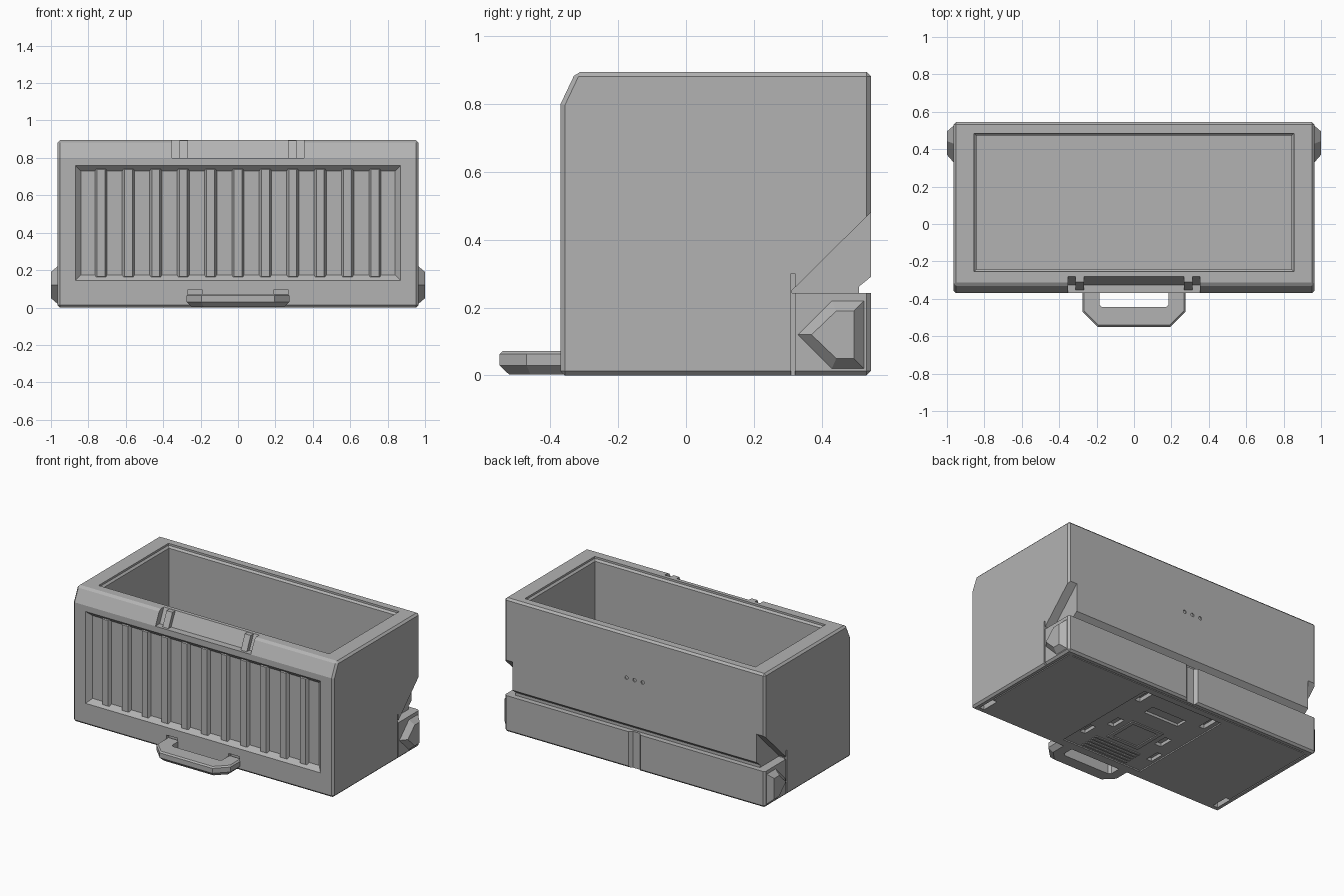
import bpy
import bmesh
import math
from mathutils import Vector

cube = bpy.data.objects.get("Cube")
if cube:
    bpy.data.objects.remove(cube, do_unlink=True)

grey = bpy.data.materials.new("plain grey")
grey.use_nodes = True
COLOR = (0.45, 0.45, 0.45, 1)
grey.diffuse_color = COLOR
grey.node_tree.nodes["Principled BSDF"].inputs["Base Color"].default_value = COLOR


def loft(name, rings):
    """Closed solid through rings of equal point count."""
    bm = bmesh.new()
    loops = [[bm.verts.new(p) for p in ring] for ring in rings]
    n = len(loops[0])
    for a, b in zip(loops, loops[1:]):
        for i in range(n):
            j = (i + 1) % n
            bm.faces.new((a[i], a[j], b[j], b[i]))
    bm.faces.new(loops[0])
    bm.faces.new(loops[-1])
    bmesh.ops.recalc_face_normals(bm, faces=bm.faces)
    mesh = bpy.data.meshes.new(name)
    bm.to_mesh(mesh)
    bm.free()
    mesh.materials.append(grey)
    obj = bpy.data.objects.new(name, mesh)
    bpy.context.scene.collection.objects.link(obj)
    return obj


def side_prism(name, yz, x0, x1):
    return loft(name, [[(x, y, z) for y, z in yz] for x in (x0, x1)])


def plan_prism(name, xy, z0, z1):
    return loft(name, [[(x, y, z) for x, y in xy] for z in (z0, z1)])


def rect(x0, x1, y0, y1):
    return [(x0, y0), (x1, y0), (x1, y1), (x0, y1)]


def box(name, x0, x1, y0, y1, z0, z1):
    return plan_prism(name, rect(x0, x1, y0, y1), z0, z1)


def apply_mods(obj):
    bpy.context.view_layer.update()
    graph = bpy.context.evaluated_depsgraph_get()
    mesh = bpy.data.meshes.new_from_object(obj.evaluated_get(graph))
    obj.modifiers.clear()
    obj.data = mesh


def bevel(obj, width):
    mod = obj.modifiers.new("bevel", "BEVEL")
    mod.width = width
    mod.segments = 1
    mod.limit_method = "ANGLE"
    mod.angle_limit = math.radians(40)
    apply_mods(obj)


def cut(obj, cutter):
    mod = obj.modifiers.new("cut", "BOOLEAN")
    mod.operation = "DIFFERENCE"
    mod.solver = "EXACT"
    mod.object = cutter
    apply_mods(obj)
    bpy.data.objects.remove(cutter, do_unlink=True)


# Main shell with sloped upper front
shell = side_prism("drawer_body", [(-0.37, 0), (0.545, 0), (0.545, 0.895),
                                   (-0.325, 0.895), (-0.37, 0.8)], -0.965, 0.965)
bevel(shell, 0.013)

# Open storage cavity, with a slight lip
cut(shell, loft("cavity", [[(x, y, z) for x, y in rect(-0.855 + d, 0.855 - d, -0.255 + d, 0.485 - d)]
                           for z, d in ((0.06, 0.012), (0.87, 0.012), (0.882, 0), (0.95, 0))]))

# Front panel recess with sloping borders
cut(shell, loft("front_recess", [[(x, y, z) for x, z in rect(-0.87 + d, 0.87 - d, 0.145 + d, 0.76 - d)]
                                 for y, d in ((-0.40, -0.03), (-0.34, 0.03))]))

# Label notch in the sloped upper edge
cut(shell, side_prism("label_notch", [(-0.45, 0.8), (-0.325, 0.8), (-0.28, 0.895),
                                      (-0.27, 0.92), (-0.45, 0.92)], -0.353, 0.353))

# Wedge groove along the back and the relief above each rail end
cut(shell, side_prism("back_groove", [(0.51, 0.243), (0.6, 0.243), (0.6, 0.335),
                                      (0.51, 0.262)], -1.1, 1.1))
for s in (-1, 1):
    cut(shell, side_prism("corner_relief", [(0.312, 0.243), (0.6, 0.243), (0.6, 0.535),
                                            (0.312, 0.25)], s * 0.905, s * 1.1))
    cut(shell, box("rail_gap", *sorted((s * 0.95, s * 1.1)), 0.31, 0.322, -0.1, 0.3))

# Central keyway in the back rail
cut(shell, plan_prism("rail_keyway", [(-0.045, 0.6), (-0.045, 0.545), (-0.025, 0.525),
                                      (0.025, 0.525), (0.045, 0.545), (0.045, 0.6)], -0.1, 0.245))

# Three small round dimples on the back
for x in (-0.06, 0, 0.06):
    ring = [(x + 0.012 * math.cos(t * math.pi / 6), 0.6 + 0.012 * math.sin(t * math.pi / 6))
            for t in range(12)]
    cut(shell, loft("dimple", [[(px, y, pz) for px, pz in ring] for y in (0.538, 0.6)]))

# Underside: latch track, then pockets mirrored left and right
cut(shell, box("latch_track", -0.3, 0.3, -0.30, 0.455, -0.1, 0.008))
cut(shell, box("latch_window", -0.13, 0.13, 0.25, 0.33, -0.1, 0.025))
for s in (-1, 1):
    for x0, x1, y0, y1, depth in ((0.895, 0.93, -0.33, -0.21, 0.035),
                                  (0.925, 0.932, -0.2, 0.5, 0.008),
                                  (0.23, 0.27, 0.33, 0.45, 0.035),
                                  (0.16, 0.21, 0.0, 0.1, 0.03),
                                  (0.24, 0.28, -0.17, -0.07, 0.03)):
        cut(shell, box("under_pocket", *sorted((s * x0, s * x1)), y0, y1, -0.1, depth))
    # Slots where the handle enters the front
    cut(shell, box("handle_slot", *sorted((s * 0.19, s * 0.27)), -0.4, -0.345, 0.06, 0.093))
cut(shell, box("back_edge_groove", -0.9, 0.9, 0.5, 0.507, -0.1, 0.008))

# Square frame and grip ridges in the latch track
frame = box("latch_frame", -0.12, 0.12, -0.11, 0.13, 0.001, 0.02)
cut(frame, box("frame_hole", -0.095, 0.095, -0.085, 0.105, -0.1, 0.1))
for i in range(5):
    y = -0.28 + i * 0.03
    box("grip_ridge", -0.17, 0.17, y, y + 0.014, 0.001, 0.02)

# Front ribs: flat crest, sloping flanks and ends
for i in range(11):
    x = (i - 5) * 0.1465
    loft("front_rib", [[(px, y, pz) for px, pz in rect(x - w, x + w, 0.155 + e, 0.748 - e)]
                       for y, w, e in ((-0.335, 0.036, 0.0), (-0.36, 0.021, 0.01))])

# Label retaining tabs
for s in (-1, 1):
    side_prism("label_tab", [(-0.355, 0.795), (-0.31, 0.795), (-0.27, 0.893),
                             (-0.311, 0.893)], s * 0.268, s * 0.312)

# Pointed side pegs with sloping rims
outer = [(0.33, 0.12), (0.43, 0.22), (0.525, 0.22), (0.525, 0.02), (0.43, 0.02)]
inner = [(0.37, 0.12), (0.443, 0.19), (0.495, 0.19), (0.495, 0.05), (0.443, 0.05)]
for s in (-1, 1):
    loft("side_peg", [[(s * x, y, z) for y, z in ring]
                      for x, ring in ((0.95, outer), (0.965, outer), (1.0, inner))])


# Pull handle: tapered below, softly chamfered above
def handle_ring(z, d):
    return [(-0.275 + d, -0.355, z), (-0.275 + d, -0.47 + d * 0.4, z),
            (-0.195 + d * 0.4, -0.55 + d, z), (0.195 - d * 0.4, -0.55 + d, z),
            (0.275 - d, -0.47 + d * 0.4, z), (0.275 - d, -0.355, z)]


handle = loft("pull_handle", [handle_ring(0.003, 0.028), handle_ring(0.03, 0),
                              handle_ring(0.063, 0), handle_ring(0.072, 0.009)])
hole = [(-0.185, -0.3), (-0.185, -0.43), (-0.17, -0.445),
        (0.17, -0.445), (0.185, -0.43), (0.185, -0.3)]
cut(handle, plan_prism("grip_hole", hole, -0.1, 0.2))
